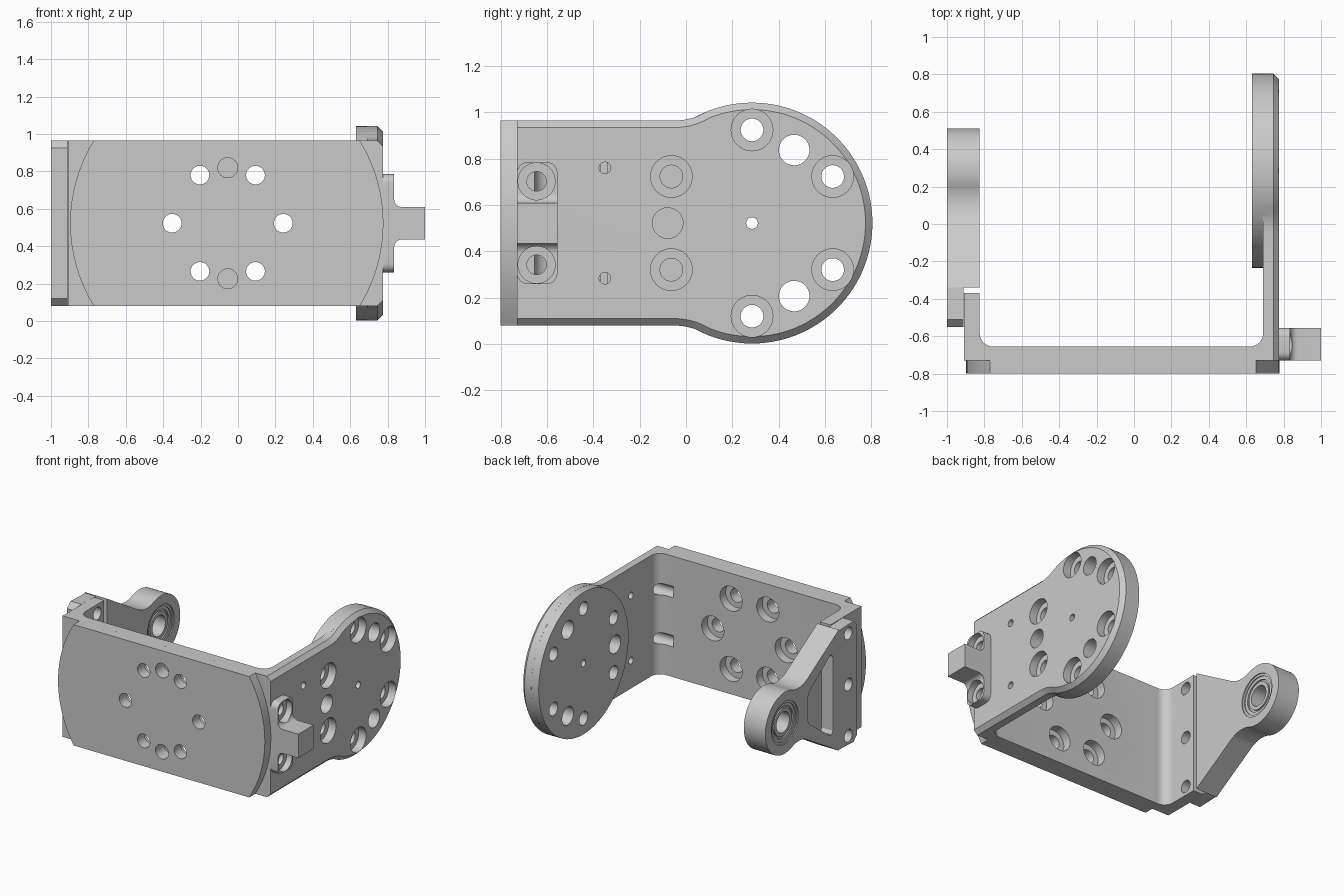
import bpy, bmesh
from math import sin, cos, radians, degrees, atan2

cube = bpy.data.objects.get("Cube")
if cube:
    bpy.data.objects.remove(cube, do_unlink=True)

gray = bpy.data.materials.new("machined_gray")
gray.use_nodes = True
COLOR = (0.59, 0.59, 0.59, 1)
gray.diffuse_color = COLOR
gray.node_tree.nodes["Principled BSDF"].inputs["Base Color"].default_value = COLOR

MID = 0.5225            # height of the symmetry plane and pivot axis
PIVOT = 0.285           # y of the pivot axis
H = 0.4425              # half height of the bracket
AXES = {"X": lambda a, b, d: (d, a, b),
        "Y": lambda a, b, d: (a, d, b),
        "Z": lambda a, b, d: (a, b, d)}


def arc(cx, cy, r, a0, a1, n=16):
    angles = [radians(a0 + (a1 - a0) * i / n) for i in range(n + 1)]
    return [(cx + r * cos(a), cy + r * sin(a)) for a in angles]


def prism(name, axis, outline, lo, hi, end_outline=None):
    """Extrude an outline along an axis, optionally lofting to a second one."""
    place = AXES[axis]
    bm = bmesh.new()
    a = [bm.verts.new(place(p, q, lo)) for p, q in outline]
    b = [bm.verts.new(place(p, q, hi)) for p, q in (end_outline or outline)]
    bm.faces.new(a)
    bm.faces.new(b)
    for i in range(len(a)):
        j = (i + 1) % len(a)
        bm.faces.new((a[i], a[j], b[j], b[i]))
    bmesh.ops.recalc_face_normals(bm, faces=bm.faces)
    mesh = bpy.data.meshes.new(name)
    bm.to_mesh(mesh)
    bm.free()
    mesh.materials.append(gray)
    obj = bpy.data.objects.new(name, mesh)
    bpy.context.scene.collection.objects.link(obj)
    return obj


def rod(axis, p, q, r, lo, hi):
    return prism("rod", axis, arc(p, q, r, 0, 351, 39), lo, hi)


def combine(target, tool, operation="DIFFERENCE"):
    """Apply one boolean and drop the tool."""
    mod = target.modifiers.new("cut", "BOOLEAN")
    mod.operation, mod.solver, mod.object = operation, "EXACT", tool
    bpy.context.view_layer.update()
    graph = bpy.context.evaluated_depsgraph_get()
    mesh = bpy.data.meshes.new_from_object(target.evaluated_get(graph))
    target.modifiers.clear()
    target.data = mesh
    bpy.data.objects.remove(tool, do_unlink=True)


def mirrored(half):
    """Close an outline of (y, height above the middle) below the middle."""
    top = [(y, MID + z) for y, z in half]
    return top + [(y, MID - z) for y, z in reversed(half) if z > 1e-4]


# Bracket: U-shaped channel with filleted inner corners
channel = [(-0.91, -0.73), (0.745, -0.73), (0.745, -0.56), (0.69, -0.56)]
channel += arc(0.62, -0.585, 0.07, 0, -90, 8) + arc(-0.755, -0.585, 0.07, 270, 180, 8)
channel += [(-0.825, -0.37), (-0.91, -0.37)]
bracket = prism("bracket", "Z", channel, MID - H, MID + H)

# Front pad with arc-shaped ends
span = 31.89
pad = arc(-0.06, MID, 0.8375, -span, span) + arc(-0.06, MID, 0.8375, 180 - span, 180 + span)
combine(bracket, prism("pad", "Y", pad, -0.8, -0.72), "UNION")


# Side wall blending into a round head, with a chamfered outer edge
def wall_outline(inset):
    fillet, start, big = 0.265, -0.05, 0.52
    cz = H + fillet
    lean = degrees(atan2(cz, start - PIVOT))
    half = [(-0.73, H - inset)]
    half += arc(start, cz, fillet + inset, 270, lean + 180, 10)
    half += arc(PIVOT, 0, big - inset, lean, 0, 32)[1:]
    return mirrored(half)


side = prism("wall", "X", wall_outline(0), 0.69, 0.745)
rim = prism("rim", "X", wall_outline(0), 0.745, 0.775, wall_outline(0.03))
combine(side, rim, "UNION")
combine(side, prism("disc", "X", arc(PIVOT, MID, 0.5195, 0, 357, 119), 0.63, 0.72), "UNION")
combine(bracket, side, "UNION")

# Screw tab on the side wall, rounded base and projecting block
base = arc(-0.60, 0.305, 0.045, -90, 0, 6) + arc(-0.60, 0.74, 0.045, 0, 90, 6)
base += arc(-0.685, 0.74, 0.045, 90, 180, 6) + arc(-0.685, 0.305, 0.045, 180, 270, 6)
tab = prism("screw_tab", "X", base, 0.77, 0.835)
stem = [(0.78, 0.1675)] + arc(0.875, 0.1275, 0.04, 180, 270, 8) + [(1.0, 0.0875)]
combine(tab, prism("stem", "Y", mirrored(stem), -0.73, -0.555), "UNION")
for sign in (-1, 1):
    z = MID + sign * 0.18
    combine(tab, rod("X", -0.645, z, 0.08, 0.79, 0.95))
    for part in (tab, bracket):
        combine(part, rod("X", -0.645, z, 0.042, 0.56, 0.9))

# Round head: counterbored ring, plain ring, pivot and dowel holes
for k in range(6):
    a = radians(30 + 60 * k)
    y, z = PIVOT + 0.402 * cos(a), MID + 0.402 * sin(a)
    combine(bracket, rod("X", y, z, 0.049, 0.6, 0.8))
    combine(bracket, rod("X", y, z, 0.09, 0.715, 0.8))
for k in range(3):
    a = radians(60 + 120 * k)
    combine(bracket, rod("X", PIVOT + 0.364 * cos(a), MID + 0.364 * sin(a), 0.066, 0.6, 0.8))
for y, z in ((PIVOT, 0), (-0.35, 0.238), (-0.35, -0.238)):
    combine(bracket, rod("X", y, MID + z, 0.025, 0.6, 0.8))

# Front plate: six counterbored holes and two blind dowel holes
for k in range(6):
    a = radians(60 * k)
    x, z = -0.055 + 0.297 * cos(a), MID + 0.297 * sin(a)
    combine(bracket, rod("Y", x, z, 0.05, -0.85, -0.6))
    combine(bracket, rod("Y", x, z, 0.09, -0.72, -0.6))
for sign in (-1, 1):
    combine(bracket, rod("Y", -0.055, MID + sign * 0.297, 0.053, -0.85, -0.7))

# Pivot arm: tapered web running into a round boss
half = [(-0.34, H)] + arc(0.126, 0.394, 0.2, 238.7, 292, 10)
half += arc(PIVOT, 0, 0.225, 112, 0, 24)[1:]
arm = prism("pivot_arm", "X", mirrored(half), -1.0, -0.825)
flange = [(-0.55, H - 0.04), (-0.51, H), (-0.33, H - 0.007)]
combine(arm, prism("flange", "X", mirrored(flange), -1.0, -0.912), "UNION")

# Tapered pocket in the outer face of the arm
pocket = [(-0.27, 0.27), (-0.255, 0.295), (-0.235, 0.29), (0.0, 0.12), (0.02, 0.08)]
combine(arm, prism("pocket", "X", mirrored(pocket), -1.1, -0.91))
for z in (-0.375, 0, 0.375):
    for part in (arm, bracket):
        combine(part, rod("X", -0.45, MID + z, 0.045, -1.1, -0.8))
combine(arm, rod("X", PIVOT, MID, 0.155, -1.1, -0.8))

# Bearing: nested rings in the boss
parts = [bracket, tab, arm]
for name, outer, inner, lo, hi in (("bearing_sleeve", 0.156, 0.138, -0.992, -0.833),
                                   ("bearing_outer_ring", 0.139, 0.115, -0.985, -0.84),
                                   ("bearing_shield", 0.116, 0.1, -0.975, -0.85),
                                   ("bearing_inner_ring", 0.101, 0.075, -0.985, -0.84)):
    ring = rod("X", PIVOT, MID, outer, lo, hi)
    ring.name = name
    combine(ring, rod("X", PIVOT, MID, inner, -1.1, -0.8))
    parts.append(ring)

# Smooth curved walls, crisp edges
for part in parts:
    bpy.ops.object.select_all(action="DESELECT")
    part.select_set(True)
    bpy.context.view_layer.objects.active = part
    bpy.ops.object.shade_smooth_by_angle(angle=radians(25))
